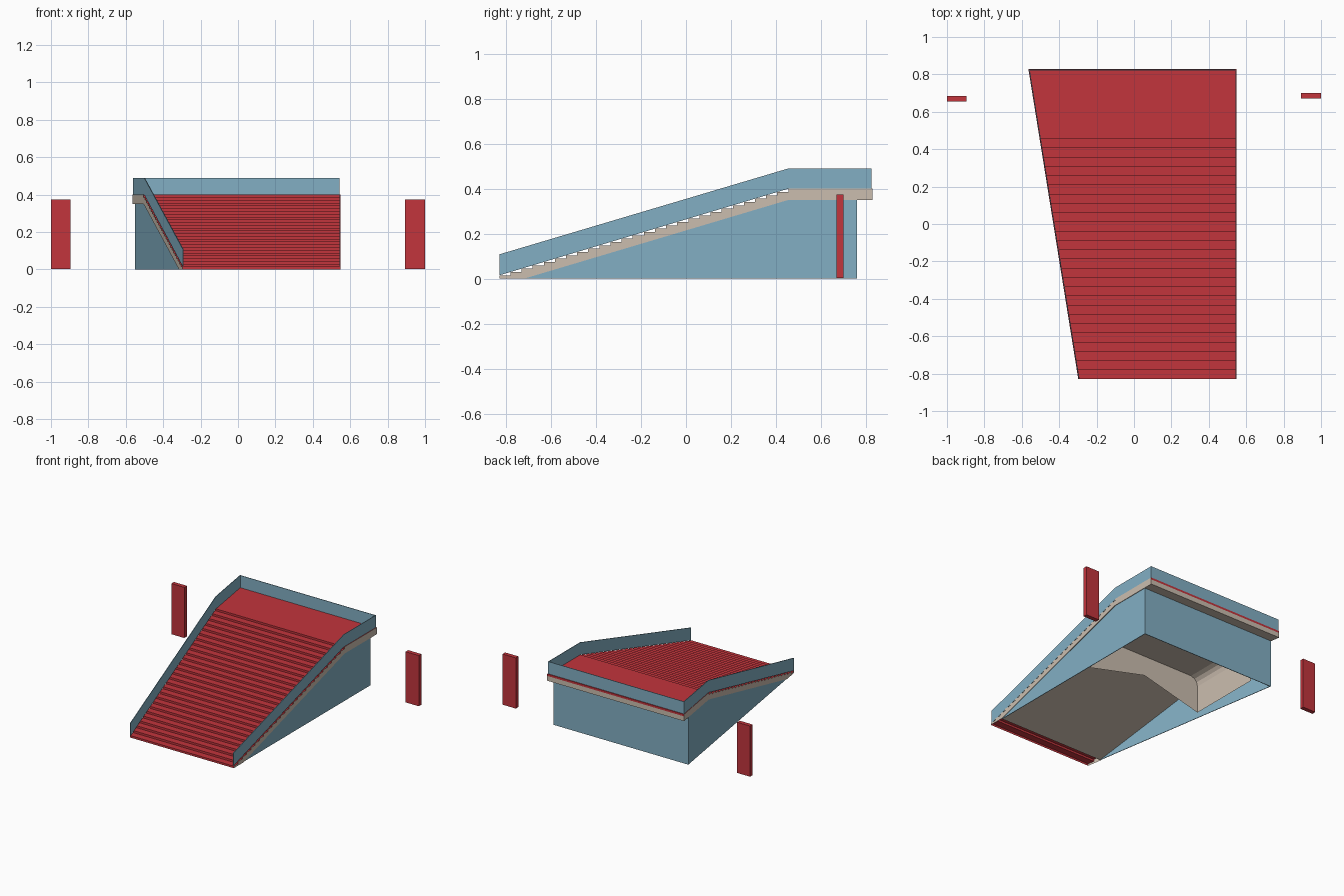
import bpy, bmesh

if "Cube" in bpy.data.objects:
    bpy.data.objects.remove(bpy.data.objects["Cube"])


def material(name, rgb):
    m = bpy.data.materials.new(name)
    m.diffuse_color = (*rgb, 1)
    m.use_nodes = True
    m.node_tree.nodes["Principled BSDF"].inputs["Base Color"].default_value = m.diffuse_color
    return m


RED = material("red carpet", (0.54, 0.035, 0.046))
BLUE = material("blue panel", (0.225, 0.43, 0.55))
BEIGE = material("beige concrete", (0.60, 0.515, 0.43))

FRONT, BACK, TOP_Y = -0.83, 0.83, 0.455   # front edge, back edge, start of landing
RIGHT, HEIGHT, THICK = 0.547, 0.40, 0.05
RISERS = 27
RISE = HEIGHT / RISERS
RUN = (TOP_Y - FRONT) / (RISERS - 1)
FOOT = -0.72                              # where the underside meets the ground


def left(y):
    """Slanted left edge of the plan."""
    return -0.298 - 0.267 * (y - FRONT) / (BACK - FRONT)


def make(name, bm, mats, recalc=True):
    if recalc:
        bmesh.ops.recalc_face_normals(bm, faces=bm.faces)
    me = bpy.data.meshes.new(name)
    bm.to_mesh(me)
    bm.free()
    for m in mats:
        me.materials.append(m)
    ob = bpy.data.objects.new(name, me)
    bpy.context.collection.objects.link(ob)
    return ob


def prism(name, profile, x0, x1, mat):
    """Extrude a (y, z) profile between two x functions."""
    bm = bmesh.new()
    a = [bm.verts.new((x0(y), y, z)) for y, z in profile]
    b = [bm.verts.new((x1(y), y, z)) for y, z in profile]
    bm.faces.new(a)
    bm.faces.new(b[::-1])
    for i in range(len(a)):
        j = (i + 1) % len(a)
        bm.faces.new((a[i], b[i], b[j], a[j]))
    return make(name, bm, [mat])


def box(name, x0, x1, y0, y1, z0, z1, mat):
    return prism(name, [(y0, z0), (y1, z0), (y1, z1), (y0, z1)],
                 lambda y: x0, lambda y: x1, mat)


# Stair flight with landing: red on treads, risers and top edge, beige elsewhere
steps = []
for i in range(RISERS):
    y = FRONT + i * RUN
    steps += [(y, i * RISE), (y, (i + 1) * RISE)]
steps += [(BACK, HEIGHT), (BACK, HEIGHT - RISE)]
under = [(BACK, HEIGHT - THICK), (TOP_Y, HEIGHT - THICK), (FOOT, 0.0)]
profile = steps + under
bm = bmesh.new()
lv = [bm.verts.new((left(y), y, z)) for y, z in profile]
rv = [bm.verts.new((RIGHT, y, z)) for y, z in profile]
bm.faces.new(lv).material_index = 1
bm.faces.new(rv[::-1]).material_index = 1
for i in range(len(profile) - 1):         # the foot stays open underneath
    f = bm.faces.new((lv[i], rv[i], rv[i + 1], lv[i + 1]))
    f.material_index = 0 if i < len(steps) - 1 else 1
make("stair_flight", bm, [RED, BEIGE])

# Side railings that follow the nosing line
T = 0.004
rail = [(FRONT, RISE), (TOP_Y, HEIGHT), (BACK - 0.005, HEIGHT),
        (BACK - 0.005, 0.49), (TOP_Y, 0.49), (FRONT, 0.108)]
prism("right_railing", rail, lambda y: RIGHT - 0.004 - T, lambda y: RIGHT - 0.004, BLUE)
prism("left_railing", rail, lambda y: left(y) + 0.003, lambda y: left(y) + 0.003 + T, BLUE)
box("back_railing", left(BACK) + 0.006, RIGHT - 0.006,
    BACK - 0.005 - T, BACK - 0.005, HEIGHT, 0.49, BLUE)

# Skirt walls under the flight
WALL_Y = 0.76
skirt = [(FOOT, 0), (WALL_Y, 0), (WALL_Y, HEIGHT - THICK), (TOP_Y, HEIGHT - THICK)]
prism("right_skirt", skirt, lambda y: RIGHT - 0.004 - T, lambda y: RIGHT - 0.004, BLUE)
prism("left_skirt", skirt, lambda y: left(y) + 0.003, lambda y: left(y) + 0.003 + T, BLUE)
box("back_skirt", left(WALL_Y) + 0.004, RIGHT - 0.005,
    WALL_Y - T, WALL_Y, 0, HEIGHT - THICK, BLUE)

# Recess beneath the landing: rounded lining and end wall
lining = [(-0.40, 0.0), (-0.40, 0.20), (-0.393, 0.23), (-0.375, 0.25),
          (-0.345, 0.262), (0.53, 0.262)]
bm = bmesh.new()
a = [bm.verts.new((x, 0.18, z)) for x, z in lining]
b = [bm.verts.new((x, 0.735, z)) for x, z in lining]
for i in range(len(lining) - 1):
    bm.faces.new((a[i], a[i + 1], b[i + 1], b[i]))
ends = [bm.verts.new(p) for p in ((0.53, 0.18, 0.0), (0.06, 0.18, 0.115))]
bm.faces.new((a + ends)[::-1])
make("recess_lining", bm, [BEIGE])

# Free-standing banner posts on both sides
box("left_post", -1.0, -0.895, 0.655, 0.685, 0.003, 0.375, RED)
box("right_post", 0.893, 1.0, 0.67, 0.70, 0.003, 0.375, RED)
